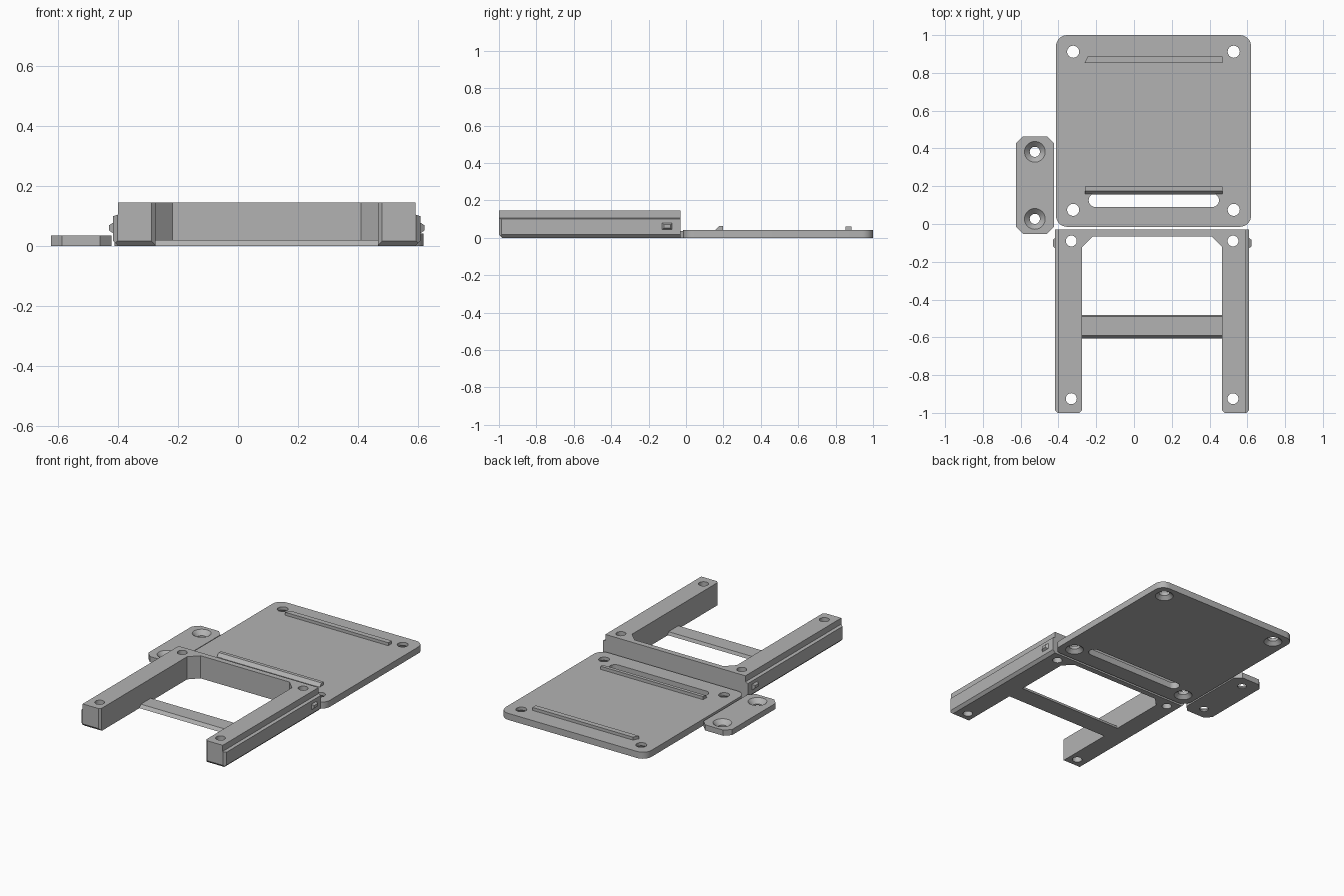
import bpy, bmesh, math
from mathutils import Vector

if "Cube" in bpy.data.objects:
    bpy.data.objects.remove(bpy.data.objects["Cube"])

grey = bpy.data.materials.new("light grey plastic")
grey.diffuse_color = (0.45, 0.45, 0.45, 1)
grey.use_nodes = True
grey.node_tree.nodes["Principled BSDF"].inputs["Base Color"].default_value = grey.diffuse_color


def make(name, bm):
    bmesh.ops.recalc_face_normals(bm, faces=bm.faces)
    me = bpy.data.meshes.new(name)
    bm.to_mesh(me)
    bm.free()
    me.materials.append(grey)
    ob = bpy.data.objects.new(name, me)
    bpy.context.collection.objects.link(ob)
    return ob


def prism(name, pts, vec):
    """Extrude a flat 3D outline along vec."""
    bm = bmesh.new()
    f = bm.faces.new([bm.verts.new(p) for p in pts])
    r = bmesh.ops.extrude_face_region(bm, geom=[f])
    bmesh.ops.translate(bm, vec=vec, verts=[v for v in r["geom"] if isinstance(v, bmesh.types.BMVert)])
    return make(name, bm)


def rounded(x0, x1, y0, y1, r, z, n):
    """Rectangle outline with arc corners (n = 1 gives plain chamfers)."""
    pts = []
    for i, (cx, cy) in enumerate([(x1 - r, y1 - r), (x0 + r, y1 - r), (x0 + r, y0 + r), (x1 - r, y0 + r)]):
        for k in range(n + 1):
            a = math.pi / 2 * (i + k / n)
            pts.append((cx + r * math.cos(a), cy + r * math.sin(a), z))
    return pts


def cone(x, y, z0, z1, r0, r1):
    bm = bmesh.new()
    bmesh.ops.create_cone(bm, cap_ends=True, segments=32, radius1=r0, radius2=r1, depth=z1 - z0)
    bmesh.ops.translate(bm, vec=(x, y, (z0 + z1) / 2), verts=bm.verts)
    return make("cutter", bm)


def boolean(ob, others, op):
    bpy.context.view_layer.objects.active = ob
    for c in others:
        m = ob.modifiers.new("b", "BOOLEAN")
        m.operation, m.solver, m.object = op, "EXACT", c
        bpy.ops.object.modifier_apply(modifier=m.name)
        bpy.data.objects.remove(c)


def smooth(ob):
    bpy.ops.object.select_all(action="DESELECT")
    ob.select_set(True)
    bpy.context.view_layer.objects.active = ob
    bpy.ops.object.shade_smooth_by_angle(angle=math.radians(25))


# Cover plate with a slot and holes countersunk from below
plate = prism("cover_plate", rounded(-0.413, 0.62, -0.015, 1.0, 0.06, 0, 8), (0, 0, 0.042))
cuts = [prism("cutter", rounded(-0.24, 0.45, 0.09, 0.161, 0.0352, -0.1, 8), (0, 0, 0.3))]
for x in (-0.322, 0.528):
    for y in (0.075, 0.912):
        cuts += [cone(x, y, -0.1, 0.2, 0.032, 0.032), cone(x, y, -0.01, 0.026, 0.064, 0.028)]
boolean(plate, cuts, "DIFFERENCE")
smooth(plate)

# Two locating ribs on the cover plate
prism("front_rib", [(-0.26, 0.157, 0.041), (-0.26, 0.198, 0.041), (-0.26, 0.198, 0.062),
                    (-0.26, 0.176, 0.062)], (0.728, 0, 0))
prism("back_rib", [(-0.262, 0.852, 0.041), (0.468, 0.852, 0.041), (0.468, 0.886, 0.041), (0.45, 0.886, 0.041),
                   (-0.245, 0.886, 0.041)], (0, 0, 0.02))

# Mounting strip with two holes countersunk from above
strip = prism("mounting_strip", rounded(-0.625, -0.423, -0.052, 0.463, 0.037, 0, 1), (0, 0, 0.036))
cuts = []
for y in (0.027, 0.382):
    cuts += [cone(-0.525, y, -0.1, 0.2, 0.027, 0.027), cone(-0.525, y, 0.008, 0.042, 0.027, 0.061)]
boolean(strip, cuts, "DIFFERENCE")
smooth(strip)

# U-shaped frame: mirrored legs around the frame's own centre line
MID, Y0, Y1, H = 0.096, -1.0, -0.03, 0.145
IN, OUT, TOP = 0.371, 0.513, 0.496


def leg(side):
    prof = [(IN, 0), (OUT - 0.017, 0), (OUT, 0.017), (OUT, 0.1), (TOP, 0.106), (TOP, H), (IN, H)]
    ob = prism("frame_leg", [(MID + side * u, Y0, z) for u, z in prof], (0, Y1 - Y0, 0))
    # Chamfer the front end at its bottom and vertical edges
    bm = bmesh.new()
    bm.from_mesh(ob.data)
    d = 0.014
    for p, n in [((0, Y0, d + 0.003), (0, -1, -1)), ((MID + side * (OUT - d), Y0, 0), (side, -1, 0)),
                 ((MID + side * (IN + d), Y0, 0), (-side, -1, 0))]:
        r = bmesh.ops.bisect_plane(bm, geom=bm.verts[:] + bm.edges[:] + bm.faces[:], plane_co=p,
                                   plane_no=Vector(n).normalized(), clear_outer=True)
        edges = [e for e in r["geom_cut"] if isinstance(e, bmesh.types.BMEdge)]
        bmesh.ops.holes_fill(bm, edges=edges, sides=0)
    bmesh.ops.recalc_face_normals(bm, faces=bm.faces)
    bm.to_mesh(ob.data)
    bm.free()
    cuts = [cone(MID + side * 0.428, y, -0.1, 0.3, 0.029, 0.029) for y in (-0.09, -0.925)]
    boolean(ob, cuts, "DIFFERENCE")
    smooth(ob)
    # Snap nub on the outer face
    s = [(MID + side * (OUT - 0.005), -0.132, z) for z in (0.04, 0.082)]
    t = [(MID + side * (OUT + 0.013), -0.118, z) for z in (0.052, 0.07)]
    bm = bmesh.new()
    lo = [bm.verts.new(p) for p in (s[0], s[1], (s[1][0], -0.07, 0.082), (s[0][0], -0.07, 0.04))]
    hi = [bm.verts.new(p) for p in (t[0], t[1], (t[1][0], -0.084, 0.07), (t[0][0], -0.084, 0.052))]
    bm.faces.new(lo)
    bm.faces.new(hi)
    for i in range(4):
        j = (i + 1) % 4
        bm.faces.new((lo[i], lo[j], hi[j], hi[i]))
    make("snap_nub", bm)


leg(-1)
leg(1)

# Rear beam with angled inner corners
a, b, g, y = MID - IN, MID + IN, 0.056, -0.066
prism("rear_beam", [(a, Y1, 0), (a, y - g, 0), (a + g, y, 0), (b - g, y, 0), (b, y - g, 0), (b, Y1, 0)], (0, 0, H))

# Low cross bar with sloped edges
prism("cross_bar", [(a, -0.605, 0), (a, -0.483, 0), (a, -0.49, 0.02), (a, -0.59, 0.02)], (b - a, 0, 0))
